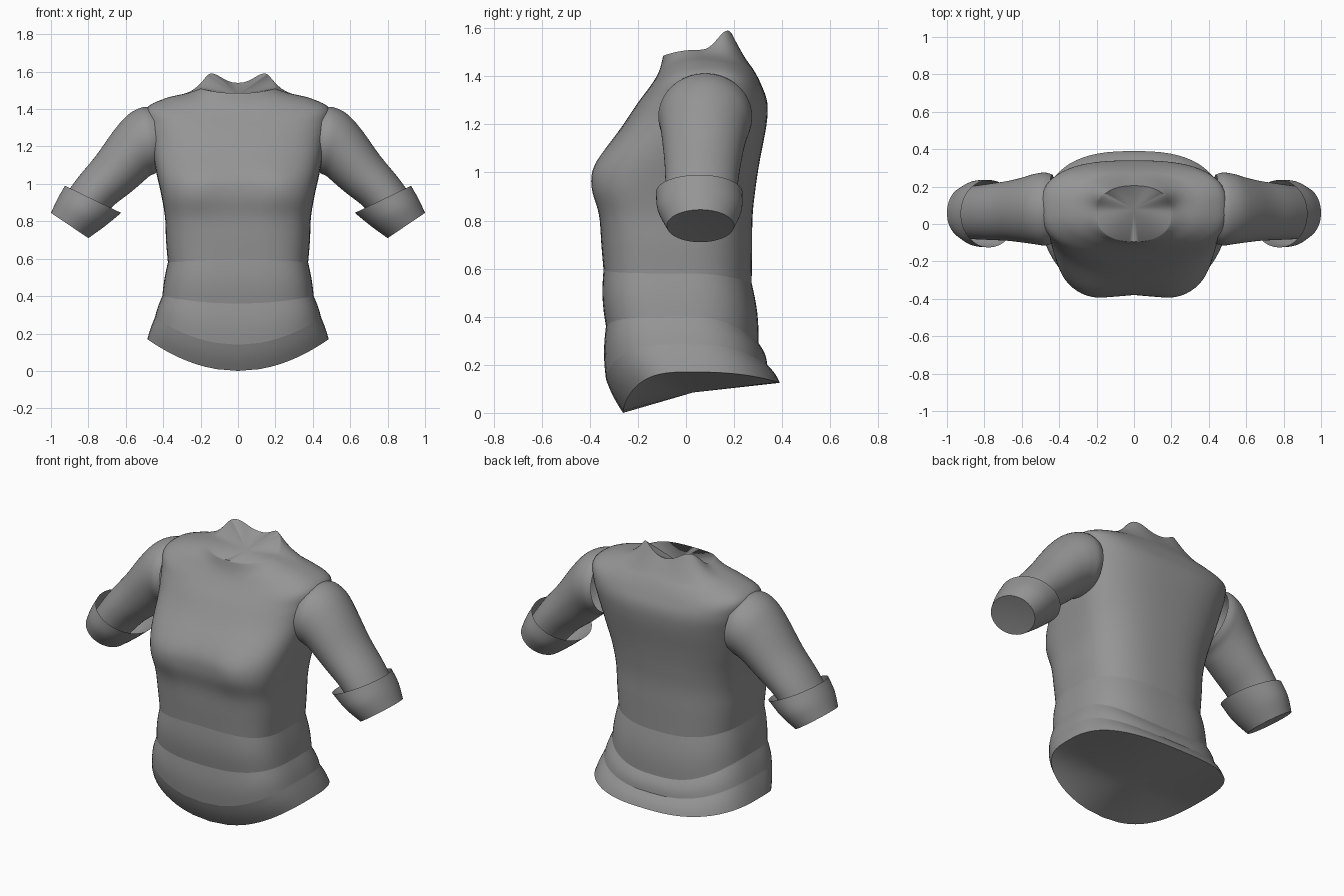
import bpy, bmesh
from math import sin, cos, pi, exp

if "Cube" in bpy.data.objects:
    bpy.data.objects.remove(bpy.data.objects["Cube"])

SIDES = 64
CLOTH = bpy.data.materials.new("dark_grey_cloth")
CLOTH.diffuse_color = (.3, .3, .3, 1)
CLOTH.use_nodes = True
CLOTH.node_tree.nodes["Principled BSDF"].inputs["Base Color"].default_value = CLOTH.diffuse_color


def spline(keys, steps=5):
    """Catmull-Rom interpolation through tuples of ring parameters."""
    out = []
    for i in range(len(keys) - 1):
        a, b = keys[max(i - 1, 0)], keys[i]
        c, d = keys[i + 1], keys[min(i + 2, len(keys) - 1)]
        for k in range(steps):
            t = k / steps
            out.append(tuple(
                0.5 * (2 * q + (r - p) * t + (2 * p - 5 * q + 4 * r - s) * t * t
                       + (3 * q - p - 3 * r + s) * t ** 3)
                for p, q, r, s in zip(a, b, c, d)))
    return out + [keys[-1]]


def spow(v, n):
    return (1 if v >= 0 else -1) * abs(v) ** (2 / n)


def body_ring(p):
    """Tilted cross-section: width, y front/side/back, z front/side/back, squareness front/back."""
    w, yf, ys, yb, zf, zs, zb, nf, nb = p
    pts = []
    for i in range(SIDES):
        a = 2 * pi * i / SIDES
        c, s = cos(a), sin(a)
        n = nf if s < 0 else nb
        x = w * spow(c, n)
        h = ys - yf if s < 0 else yb - ys
        y = ys + h * spow(s, n)
        k = (x / w) ** 2 if s < 0 and zs < .6 else c * c
        z = zs * k + (zf if s < 0 else zb) * (1 - k)
        if s < 0:  # bust
            y -= 0.022 * exp(-((abs(x) - .22) / .13) ** 2 - ((z - .97) / .12) ** 2) * -s
        elif zs > 1.47:  # raised collar corners towards the back
            z += (zs - 1.47) * 1.6 * sin(2 * a) ** 2
        pts.append((x, y, z))
    return pts


def arm_ring(p, side):
    """Slanted oval between an outer and an inner point in the xz plane."""
    x1, z1, x2, z2, yc, hy = p
    pts = []
    for i in range(SIDES):
        a = 2 * pi * i / SIDES
        k = cos(a) / 2
        pts.append((side * ((x1 + x2) / 2 + (x1 - x2) * k), yc + hy * sin(a),
                    (z1 + z2) / 2 + (z1 - z2) * k))
    return pts


def loft(name, rings, cap=None, flip=False, angle=.7):
    """Skin the rings in order; cap = centre point closing the last ring."""
    bm = bmesh.new()
    vs = [[bm.verts.new(p) for p in r] for r in rings]
    for lo, hi in zip(vs, vs[1:]):
        for i in range(SIDES):
            j = (i + 1) % SIDES
            bm.faces.new((lo[i], lo[j], hi[j], hi[i]))
    if cap:
        m = bm.verts.new(cap)
        for i in range(SIDES):
            bm.faces.new((vs[-1][i], vs[-1][(i + 1) % SIDES], m))
    if flip:
        bmesh.ops.reverse_faces(bm, faces=bm.faces[:])
    me = bpy.data.meshes.new(name)
    bm.to_mesh(me)
    bm.free()
    me.materials.append(CLOTH)
    ob = bpy.data.objects.new(name, me)
    bpy.context.collection.objects.link(ob)
    bpy.ops.object.select_all(action='DESELECT')
    ob.select_set(True)
    bpy.context.view_layer.objects.active = ob
    bpy.ops.object.shade_smooth_by_angle(angle=angle)


# Bodice from waist seam to collar
SEAM1 = (.375, -.343, -.02, .273, .595, .58, .54, 3.5, 2.6)
bodice = [
    SEAM1,
    (.385, -.352, -.02, .275, .70, .70, .68, 3.5, 2.6),
    (.39, -.36, -.01, .277, .82, .82, .82, 3.8, 2.6),
    (.41, -.378, .0, .29, .94, .94, .94, 4.0, 2.6),
    (.437, -.362, .03, .307, 1.05, 1.06, 1.05, 3.4, 2.6),
    (.468, -.26, .06, .335, 1.20, 1.22, 1.20, 2.8, 2.7),
    (.487, -.20, .08, .338, 1.29, 1.32, 1.29, 2.7, 2.8),
    (.488, -.155, .09, .315, 1.35, 1.405, 1.36, 2.7, 2.8),
    (.39, -.125, .085, .285, 1.395, 1.457, 1.42, 2.5, 2.5),
    (.27, -.107, .07, .25, 1.435, 1.486, 1.47, 2.3, 2.3),
    (.20, -.095, .06, .205, 1.485, 1.51, 1.54, 2.3, 2.3),
]
loft("bodice", [body_ring(p) for p in spline(bodice)], cap=(0, .08, 1.475), angle=1.4)

# Slightly puffed waist, hip and hem bands
SEAM2 = (.405, -.333, -.01, .302, .36, .40, .29, 3.5, 2.6)
SEAM3 = (.445, -.333, .0, .338, .14, .285, .20, 3.4, 2.6)
HEM = (.485, -.262, .02, .39, .0, .17, .125, 3.2, 2.6)


def band(name, top, bottom, bulge, cap=None):
    rows = []
    for k in range(9):
        t = k / 8
        p = [a + (b - a) * t for a, b in zip(top, bottom)]
        e = bulge * sin(pi * t)
        p[0] += e * .4
        p[1] -= e
        p[3] += e
        rows.append(body_ring(p))
    loft(name, rows, cap, flip=True)


band("waist_band", SEAM1, SEAM2, .009)
band("hip_band", SEAM2, SEAM3, .008)
band("hem_band", SEAM3, HEM, .006, cap=(0, .03, .085))

# Sleeves and turned-back cuffs on both sides
sleeve = [
    (.455, 1.405, .42, 1.07, .08, .185),
    (.51, 1.41, .445, 1.055, .08, .195),
    (.585, 1.372, .475, 1.04, .08, .188),
    (.66, 1.29, .515, 1.005, .075, .175),
    (.76, 1.15, .58, .95, .07, .16),
    (.87, 1.015, .675, .875, .065, .15),
    (.975, .86, .79, .75, .06, .14),
]
cuff = [
    (.925, .99, .625, .845, .055, .18),
    (.965, .92, .71, .775, .057, .175),
    (1.0, .845, .80, .71, .06, .14),
]
for label, side in (("left", 1), ("right", -1)):
    loft(label + "_sleeve", [arm_ring(p, side) for p in spline(sleeve)], flip=side < 0)
    loft(label + "_cuff", [arm_ring(p, side) for p in spline(cuff, 4)],
         cap=(side * .89, .06, .785), flip=side < 0)
